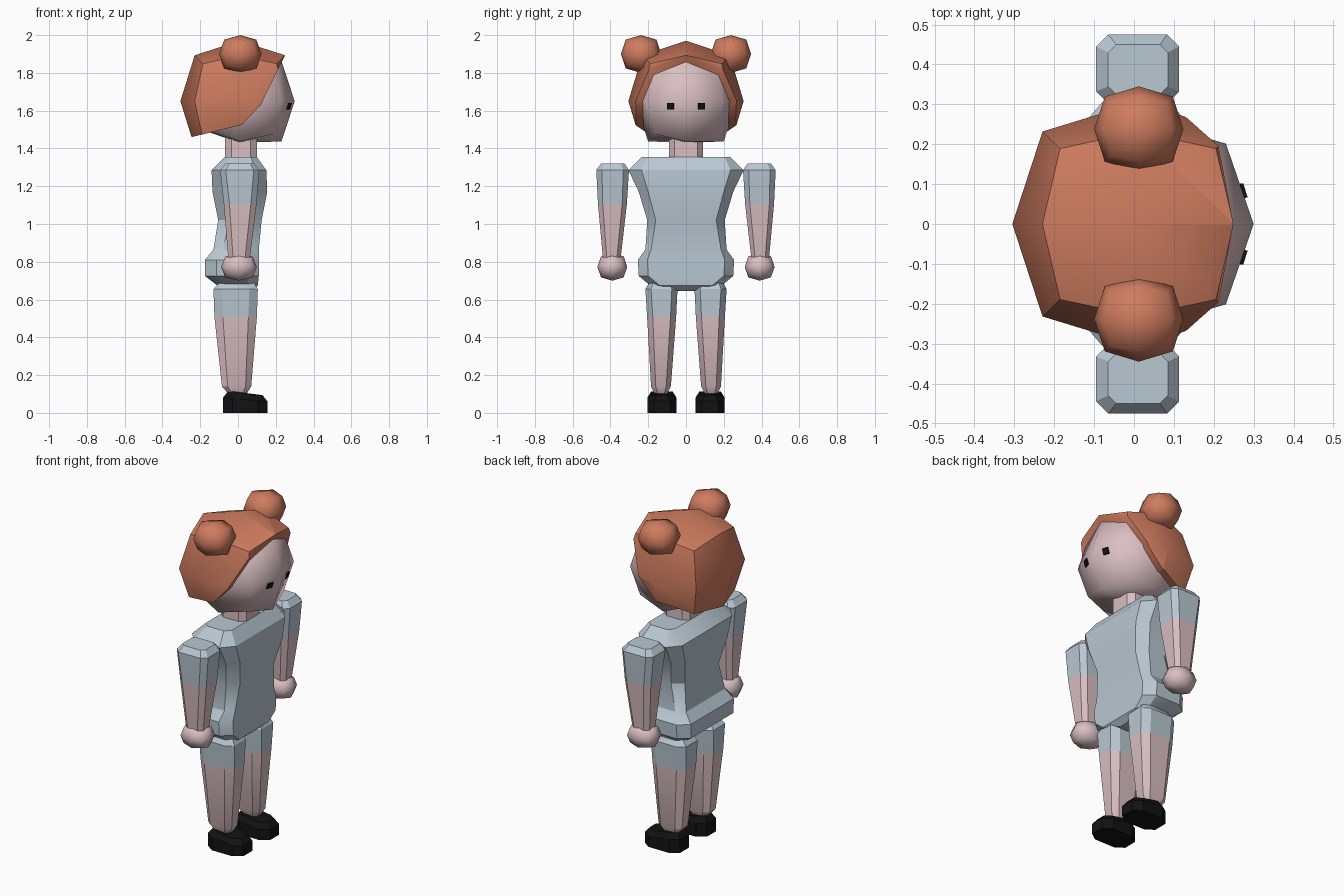
import bpy, bmesh, math
from mathutils import Vector

if "Cube" in bpy.data.objects:
    bpy.data.objects.remove(bpy.data.objects["Cube"])


def material(name, rgb):
    m = bpy.data.materials.new(name)
    m.diffuse_color = (*rgb, 1)
    m.use_nodes = True
    m.node_tree.nodes["Principled BSDF"].inputs["Base Color"].default_value = m.diffuse_color
    return m


HAIR = material("orange hair", (0.62, 0.20, 0.115))
SKIN = material("pale pink skin", (0.70, 0.52, 0.54))
CLOTH = material("grey blue cloth", (0.49, 0.58, 0.65))
BLACK = material("black", (0.006, 0.006, 0.006))


def finish(bm, name, mats, angle=30, rule=None):
    bmesh.ops.recalc_face_normals(bm, faces=bm.faces[:])
    if rule:
        for f in bm.faces:
            f.material_index = rule(f.calc_center_median())
    me = bpy.data.meshes.new(name)
    bm.to_mesh(me)
    bm.free()
    for m in mats:
        me.materials.append(m)
    ob = bpy.data.objects.new(name, me)
    bpy.context.collection.objects.link(ob)
    if angle:
        bpy.ops.object.select_all(action='DESELECT')
        bpy.context.view_layer.objects.active = ob
        ob.select_set(True)
        bpy.ops.object.shade_smooth_by_angle(angle=math.radians(angle))
    return ob


def round_cube(center, radii):
    """Cube divided once and rounded: 26 points, 24 quads."""
    bm = bmesh.new()
    bmesh.ops.create_cube(bm, size=2)
    bmesh.ops.subdivide_edges(bm, edges=bm.edges[:], cuts=1, use_grid_fill=True)
    for v in bm.verts:
        n = sum(abs(c) > 0.5 for c in v.co)
        k = (0, 1, 0.76, 0.62)[n]
        v.co = Vector([center[i] + v.co[i] * k * radii[i] for i in range(3)])
    return bm


def loft(sections):
    """Stack of chamfered rectangles: z, x0, x1, y0, y1, chamfer x, chamfer y."""
    bm = bmesh.new()
    rings = []
    for z, x0, x1, y0, y1, a, b in sections:
        pts = [(x1, y0 + b), (x1, y1 - b), (x1 - a, y1), (x0 + a, y1),
               (x0, y1 - b), (x0, y0 + b), (x0 + a, y0), (x1 - a, y0)]
        rings.append([bm.verts.new((x, y, z)) for x, y in pts])
    for r, t in zip(rings, rings[1:]):
        for i in range(8):
            j = (i + 1) % 8
            bm.faces.new((r[i], r[j], t[j], t[i]))
    bm.faces.new(rings[0])
    bm.faces.new(rings[-1])
    return bm


def flip(bm, s):
    for v in bm.verts:
        v.co.y *= s
    return bm


# Head, with a flat chin and a raised nape
bm = round_cube((0.01, 0, 1.65), (0.29, 0.265, 0.28))
for v in bm.verts:
    v.co.z = max(v.co.z, 1.43)
    if v.co.x < -0.1 and v.co.z < 1.55:
        v.co.z = 1.505
finish(bm, "head", [SKIN], 70)

# Hair shell cut along the face and nape
bm = round_cube((0.01, 0, 1.65), (0.315, 0.305, 0.32))
line = [(0.252, 1.9), (0.12, 1.63), (0.02, 1.525), (-0.225, 1.465)]
for p, q in zip(line, line[1:]):
    no = Vector((p[1] - q[1], 0, q[0] - p[0])).normalized()
    res = bmesh.ops.bisect_plane(bm, geom=bm.verts[:] + bm.edges[:] + bm.faces[:],
                                 plane_co=(p[0], 0, p[1]), plane_no=no,
                                 clear_outer=True)
    rim = [e for e in bm.edges if e.is_boundary]
    if rim:
        bmesh.ops.holes_fill(bm, edges=rim, sides=0)
finish(bm, "hair", [HAIR], 50)

# Neck
finish(loft([(1.33, -0.07, 0.1, -0.09, 0.09, 0.035, 0.03),
             (1.49, -0.07, 0.1, -0.09, 0.09, 0.035, 0.03)]), "neck", [SKIN])

# Torso and hips
profile = [(0.645, -0.06, 0.07, 0.06, 0.03, 0.03), (0.675, -0.11, 0.105, 0.19, 0.05, 0.05),
           (0.725, -0.175, 0.11, 0.25, 0.06, 0.05), (0.81, -0.175, 0.11, 0.255, 0.06, 0.05),
           (0.865, -0.13, 0.11, 0.215, 0.05, 0.03), (1.02, -0.105, 0.125, 0.205, 0.06, 0.045),
           (1.17, -0.135, 0.155, 0.25, 0.06, 0.05), (1.285, -0.14, 0.15, 0.305, 0.06, 0.07),
           (1.355, -0.07, 0.1, 0.235, 0.03, 0.03)]
finish(loft([(z, a, b, -h, h, cx, cy) for z, a, b, h, cx, cy in profile]), "torso", [CLOTH])

for s, side in ((1, "left"), (-1, "right")):
    # Hair buns
    finish(flip(round_cube((0.012, 0.238, 1.9), (0.112, 0.107, 0.1)), s),
           side + "_bun", [HAIR], 70)

    # Eyes, thin plates laid on the face
    bm = bmesh.new()
    bmesh.ops.create_cube(bm, size=1)
    yaw = math.radians(18)
    for v in bm.verts:
        x, y, z = v.co.x * 0.008, v.co.y * 0.036, v.co.z * 0.034
        v.co = (0.2705 + x * math.cos(yaw) - y * math.sin(yaw) + z * 0.3,
                0.083 + x * math.sin(yaw) + y * math.cos(yaw), 1.623 + z)
    finish(flip(bm, s), side + "_eye", [BLACK], 0)

    # Arm: sleeve above, bare below
    bm = loft([(0.8, -0.05, 0.06, 0.348, 0.438, 0.025, 0.02),
               (1.105, -0.075, 0.098, 0.313, 0.466, 0.03, 0.025),
               (1.285, -0.095, 0.113, 0.302, 0.475, 0.03, 0.03),
               (1.32, -0.065, 0.085, 0.325, 0.45, 0.02, 0.02)])
    finish(flip(bm, s), side + "_arm", [SKIN, CLOTH], 30, lambda c: int(c.z > 1.105))

    # Hand
    finish(flip(round_cube((0.005, 0.39, 0.773), (0.095, 0.079, 0.073)), s),
           side + "_hand", [SKIN], 70)

    # Leg: shorts above, bare below
    bm = loft([(0.1, -0.05, 0.045, 0.1, 0.165, 0.02, 0.015),
               (0.14, -0.085, 0.07, 0.08, 0.185, 0.03, 0.025),
               (0.51, -0.125, 0.1, 0.052, 0.206, 0.045, 0.03),
               (0.655, -0.13, 0.105, 0.045, 0.215, 0.045, 0.03),
               (0.7, -0.09, 0.08, 0.07, 0.19, 0.03, 0.02)])
    finish(flip(bm, s), side + "_leg", [SKIN, CLOTH], 30, lambda c: int(c.z > 0.51))

    # Shoe, lower toward the toe
    bm = loft([(0, -0.08, 0.155, 0.05, 0.205, 0.05, 0.035),
               (0.08, -0.08, 0.155, 0.05, 0.205, 0.05, 0.035),
               (0.112, -0.055, 0.13, 0.07, 0.185, 0.04, 0.03)])
    for v in bm.verts:
        if v.co.z > 0.01 and v.co.x > 0.05:
            v.co.z -= 0.018
    finish(flip(bm, s), side + "_shoe", [BLACK])
